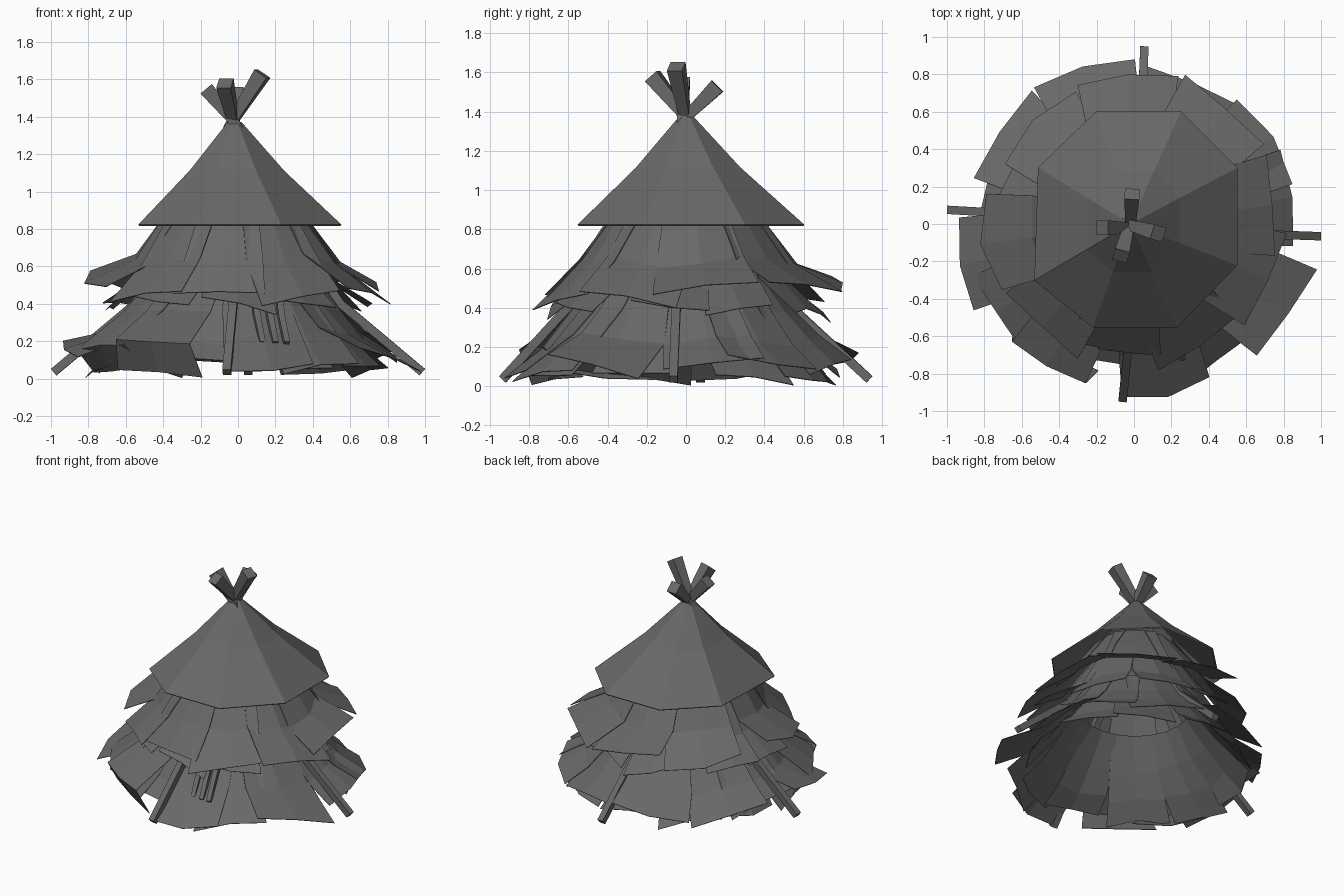
import bpy, bmesh, math, random
from mathutils import Vector

if "Cube" in bpy.data.objects:
    bpy.data.objects.remove(bpy.data.objects["Cube"])

random.seed(11)
CX, CY = -0.01, 0.0
grey = bpy.data.materials.new("dark_grey")
grey.diffuse_color = (0.14, 0.14, 0.14, 1)
grey.use_nodes = True
grey.node_tree.nodes["Principled BSDF"].inputs["Base Color"].default_value = grey.diffuse_color


def make_object(name, verts, faces, thick=0.0):
    mesh = bpy.data.meshes.new(name)
    mesh.from_pydata(verts, [], faces)
    bm = bmesh.new()
    bm.from_mesh(mesh)
    bmesh.ops.recalc_face_normals(bm, faces=bm.faces)
    bm.to_mesh(mesh)
    bm.free()
    mesh.materials.append(grey)
    ob = bpy.data.objects.new(name, mesh)
    bpy.context.collection.objects.link(ob)
    if thick:
        mod = ob.modifiers.new("thickness", "SOLIDIFY")
        mod.thickness = thick
        mod.offset = 0
    return ob


def beam(name, path, sizes):
    """Square bar swept along a bent path."""
    pts = [Vector(p) for p in path]
    n = len(pts)
    verts, faces = [], []
    for i, p in enumerate(pts):
        d = (pts[min(i + 1, n - 1)] - pts[max(i - 1, 0)]).normalized()
        side = d.cross(Vector((0, 0, 1))).normalized()
        up = side.cross(d)
        s = sizes[i] / 2
        verts += [p + side * a * s + up * b * s
                  for a, b in ((-1, -1), (1, -1), (1, 1), (-1, 1))]
    for i in range(n - 1):
        for k in range(4):
            a, b = i * 4 + k, i * 4 + (k + 1) % 4
            faces.append((a, b, b + 4, a + 4))
    faces += [(3, 2, 1, 0), tuple(range(4 * n - 4, 4 * n))]
    make_object(name, verts, faces)


def panel(name, deg, profile, w0, w1, tilt=0.0, skew=0.0, bow=0.9):
    """Bent thatch sheet facing outwards; profile runs (radius, height) from top to bottom."""
    a = math.radians(deg)
    out = Vector((math.cos(a), math.sin(a), 0))
    tan = Vector((-math.sin(a), math.cos(a), 0))
    n = len(profile)
    verts, faces = [], []
    for i, (r, z) in enumerate(profile):
        t = i / (n - 1)
        w = w0 + (w1 - w0) * t
        for u in (-1, 0, 1):
            drop = bow * w * w / (2 * r) * abs(u)
            rag = random.uniform(-0.03, 0.03) * t    # ragged edge
            p = out * (r - drop + rag) + tan * (u * w + skew * t)
            p += Vector((CX, CY, max(0.005, z + tilt * u * t - rag * 0.6)))
            verts.append(p)
    for i in range(n - 1):
        for k in range(2):
            q = i * 3 + k
            faces.append((q, q + 1, q + 4, q + 3))
    make_object(name, verts, faces, 0.004)


# Bent poles crossing at the peak
poles = {
    "right_pole": [(0.985, -0.065, 0.035), (0.55, -0.05, 0.4), (0.28, -0.03, 0.8),
                   (-0.01, -0.02, 1.36), (-0.17, -0.02, 1.55)],
    "left_pole": [(-0.985, 0.075, 0.035), (-0.55, 0.05, 0.4), (-0.3, 0.03, 0.8),
                  (-0.04, 0.0, 1.36), (0.13, -0.05, 1.63)],
    "back_pole": [(0.055, 0.935, 0.035), (0.04, 0.54, 0.4), (0.0, 0.28, 0.8),
                  (-0.02, 0.01, 1.36), (-0.07, -0.17, 1.58)],
    "front_pole": [(-0.06, -0.935, 0.035), (-0.02, -0.55, 0.46), (-0.02, -0.28, 0.8),
                   (-0.02, -0.01, 1.36), (-0.01, 0.16, 1.53)],
}
for name, path in poles.items():
    beam(name, path, [0.045, 0.045, 0.045, 0.05, 0.08])

# Eight-sided cap, slightly flared
rim = [(0.25, 0.60), (-0.20, 0.60), (-0.51, 0.30), (-0.53, -0.30),
       (-0.22, -0.55), (0.23, -0.55), (0.55, -0.22), (0.55, 0.30)]
verts, faces = [], []
for f, z in ((0.06, 1.37), (0.46, 1.11), (1.0, 0.82)):
    verts += [(-0.02 + (x + 0.02) * f, y * f, z) for x, y in rim]
for i in range(2):
    for k in range(8):
        a, b = i * 8 + k, i * 8 + (k + 1) % 8
        faces.append((a, b, b + 8, a + 8))
make_object("thatch_cap", verts, faces, 0.01)

# Middle tier: outer sheets (angle, bottom radius, bottom height, half width, tilt)
middle = [(8, 0.78, 0.50, 0.27, 0.04), (50, 0.82, 0.50, 0.28, -0.02),
          (92, 0.81, 0.52, 0.27, 0.03), (135, 0.74, 0.47, 0.27, 0.04),
          (190, 0.80, 0.52, 0.26, -0.04), (228, 0.74, 0.45, 0.26, 0.03),
          (264, 0.71, 0.45, 0.25, 0.01), (300, 0.76, 0.43, 0.25, 0.03),
          (336, 0.80, 0.45, 0.27, -0.04)]
for i, (deg, r, z, w, tilt) in enumerate(middle):
    prof = [(0.28, 1.0), (0.43, 0.80), (0.55, 0.63), (r, z)]
    panel(f"middle_sheet_{i}", deg, prof, 0.14, w, tilt,
          random.uniform(-0.04, 0.04), random.uniform(0.5, 1.0))

# Middle tier: inner, lower hanging sheets
for i in range(9):
    deg = 28 + i * 40 + random.uniform(-9, 9)
    r = random.uniform(0.64, 0.72)
    prof = [(0.26, 0.94), (0.40, 0.72), (0.52, 0.53), (r, random.uniform(0.37, 0.43))]
    panel(f"middle_under_sheet_{i}", deg, prof, 0.12, 0.2,
          random.uniform(-0.05, 0.05), random.uniform(-0.05, 0.05))

# Bottom tier: outer sheets
lower = [(8, 0.85, 0.13, 0.26, 0.03), (32, 0.87, 0.12, 0.27, -0.04),
         (64, 0.84, 0.10, 0.27, 0.03), (106, 0.88, 0.13, 0.28, -0.03),
         (144, 0.86, 0.12, 0.28, 0.04), (166, 0.83, 0.12, 0.27, 0.03),
         (194, 0.94, 0.16, 0.25, -0.03), (214, 0.88, 0.17, 0.26, 0.02),
         (240, 0.88, 0.20, 0.26, -0.02), (283, 0.93, 0.05, 0.24, 0.02),
         (304, 0.88, 0.06, 0.25, 0.02), (329, 0.98, 0.10, 0.28, -0.05)]
for i, (deg, r, z, w, tilt) in enumerate(lower):
    prof = [(0.42, 0.56), (0.55, 0.38), (0.68, 0.24), (r, z)]
    if 210 < deg < 250:                      # front left sheets fold under
        prof = [(0.42, 0.56), (0.62, 0.36), (r, z), (r - 0.10, 0.04)]
    panel(f"lower_sheet_{i}", deg, prof, 0.16, w, tilt,
          random.uniform(-0.04, 0.04), random.uniform(0.4, 1.0))

# Bottom tier: inner sheets touching the ground
for i in range(10):
    deg = 15 + i * 36 + random.uniform(-8, 8)
    r = random.uniform(0.74, 0.82)
    prof = [(0.38, 0.54), (0.52, 0.34), (0.65, 0.18), (r, random.uniform(0.03, 0.08))]
    panel(f"lower_under_sheet_{i}", deg, prof, 0.15, 0.22,
          random.uniform(-0.04, 0.04), random.uniform(-0.05, 0.05))

# Loose straw strips beside the front pole
for i, x in enumerate((0.08, 0.15, 0.21)):
    beam(f"straw_strip_{i}", [(x, -0.46, 0.52), (x + 0.02, -0.60, 0.34),
                              (x + 0.05, -0.72, 0.19)], [0.03, 0.035, 0.03])
